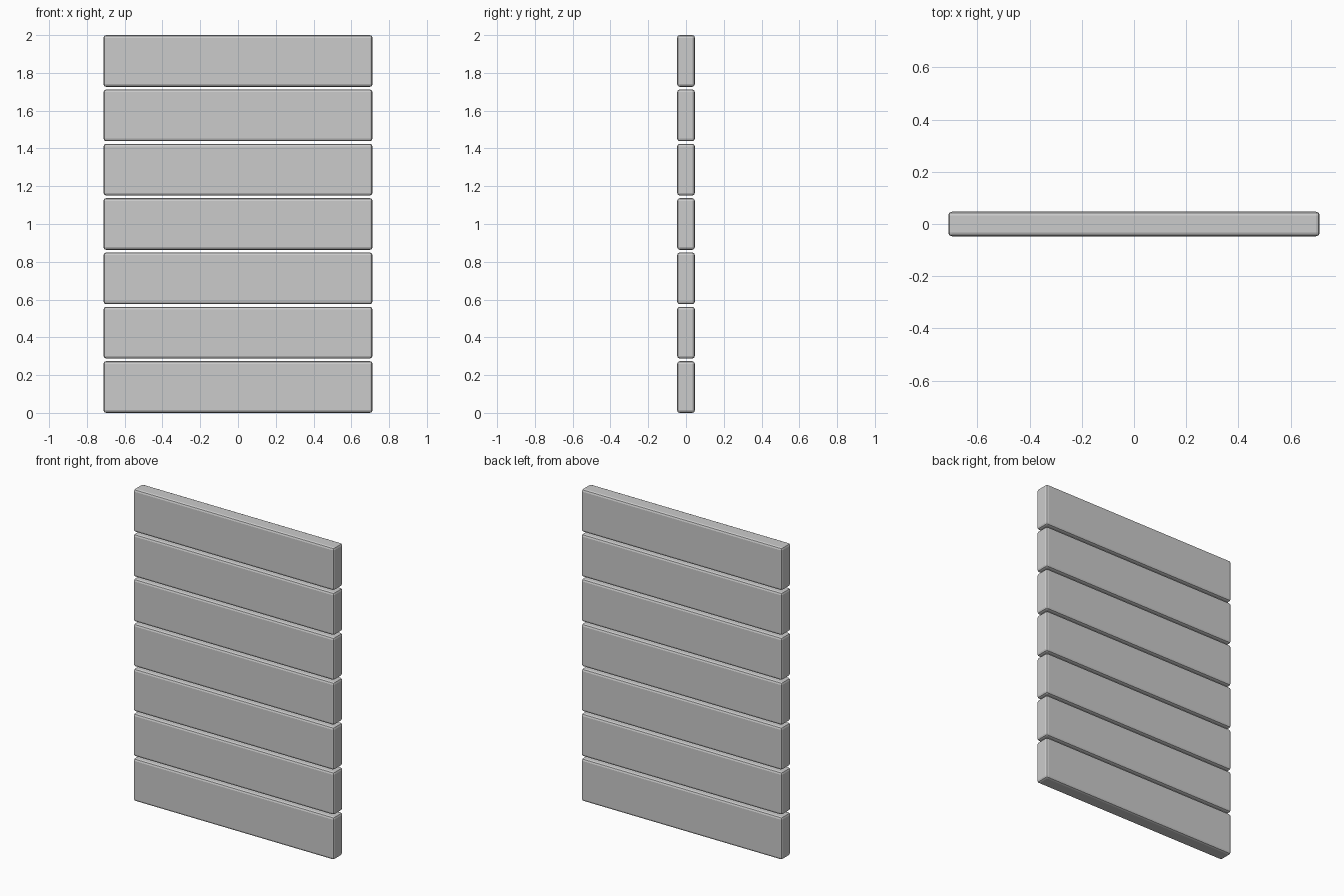
import bpy

if "Cube" in bpy.data.objects:
    bpy.data.objects.remove(bpy.data.objects["Cube"])

COUNT = 7
WIDTH, DEPTH, HEIGHT = 1.424, 0.094, 0.274
PITCH = (2.0 - HEIGHT) / (COUNT - 1)


def plank(index):
    # One horizontal board with softened edges
    z = HEIGHT / 2 + index * PITCH
    bpy.ops.mesh.primitive_cube_add(size=1, location=(0, 0, z))
    board = bpy.context.object
    board.name = f"plank_{index + 1}"
    board.scale = (WIDTH, DEPTH, HEIGHT)
    bpy.ops.object.transform_apply(location=False, rotation=False, scale=True)
    bevel = board.modifiers.new("edge_bevel", 'BEVEL')
    bevel.width = 0.014
    bevel.segments = 2
    bevel.limit_method = 'ANGLE'


# Stack of boards with narrow gaps
for i in range(COUNT):
    plank(i)
